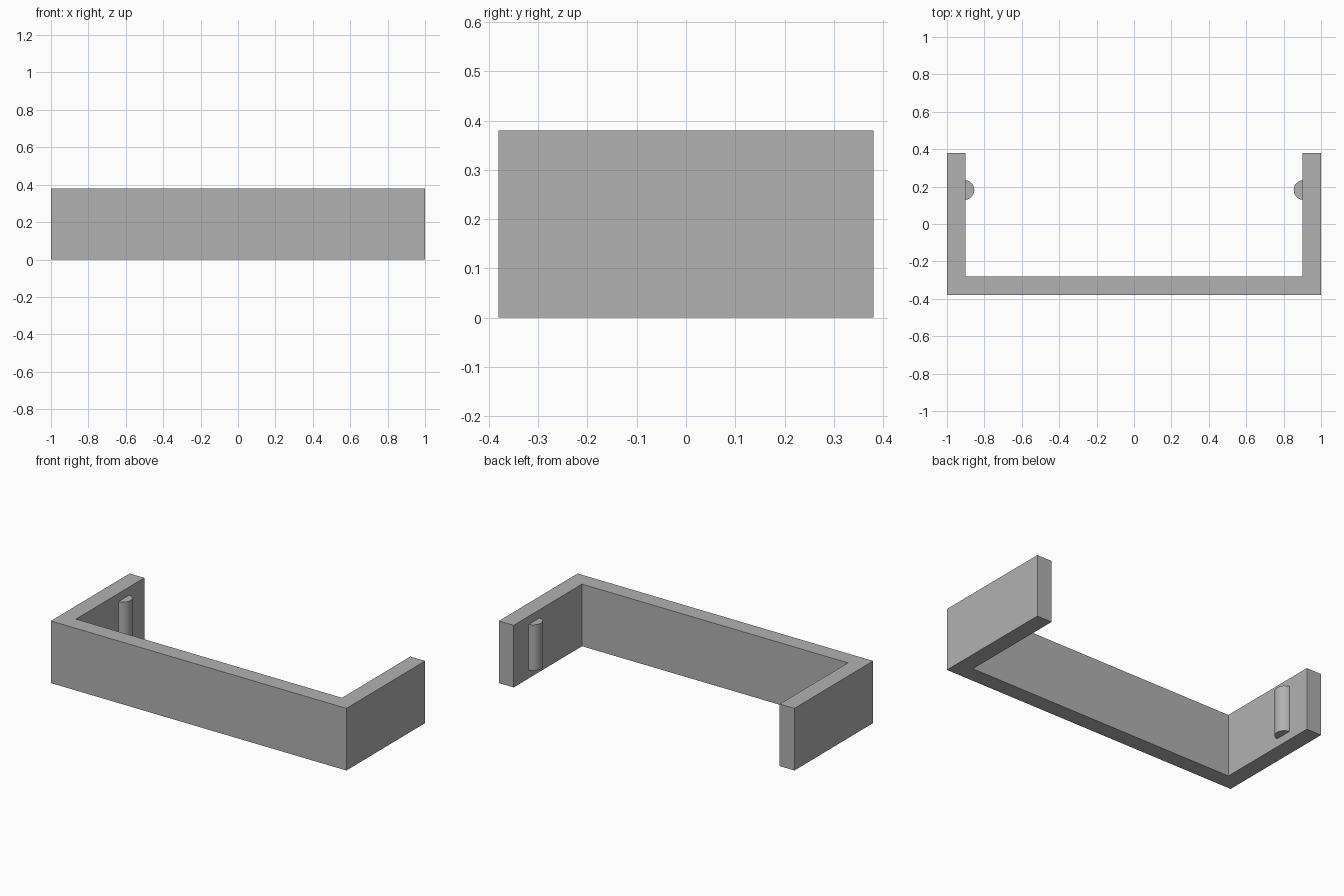
import bpy
import bmesh

cube = bpy.data.objects.get("Cube")
if cube:
    bpy.data.objects.remove(cube, do_unlink=True)

HALF_X, HALF_Y, HEIGHT, WALL = 1.0, 0.38, 0.38, 0.1

# Plain grey for every part
grey = bpy.data.materials.new("plain_grey")
grey.use_nodes = True
colour = (0.445, 0.445, 0.445, 1)
grey.diffuse_color = colour
grey.node_tree.nodes["Principled BSDF"].inputs["Base Color"].default_value = colour


def extrude_profile(name, points, height):
    """Extrude a closed outline on the ground upwards into a solid."""
    bm = bmesh.new()
    base = bm.faces.new([bm.verts.new((x, y, 0)) for x, y in points])
    result = bmesh.ops.extrude_face_region(bm, geom=[base])
    top = [v for v in result["geom"] if isinstance(v, bmesh.types.BMVert)]
    bmesh.ops.translate(bm, verts=top, vec=(0, 0, height))
    bmesh.ops.recalc_face_normals(bm, faces=bm.faces)
    mesh = bpy.data.meshes.new(name)
    bm.to_mesh(mesh)
    bm.free()
    mesh.materials.append(grey)
    obj = bpy.data.objects.new(name, mesh)
    bpy.context.collection.objects.link(obj)
    return obj


# U-shaped bracket, open at the back
inner_x, inner_y = HALF_X - WALL, WALL - HALF_Y
right_half = [(-HALF_X, -HALF_Y), (-HALF_X, HALF_Y),
              (-inner_x, HALF_Y), (-inner_x, inner_y)]
left_half = [(-x, y) for x, y in reversed(right_half)]
extrude_profile("bracket", right_half + left_half, HEIGHT)

# Rounded upright catches on the inner faces of the arms
for side, x in (("left", 0.907), ("right", -0.907)):
    bpy.ops.mesh.primitive_cylinder_add(
        vertices=48, radius=0.053, depth=0.28, location=(x, 0.182, HEIGHT / 2))
    catch = bpy.context.object
    catch.name = side + "_catch"
    catch.data.materials.append(grey)
    bpy.ops.object.shade_smooth_by_angle()
